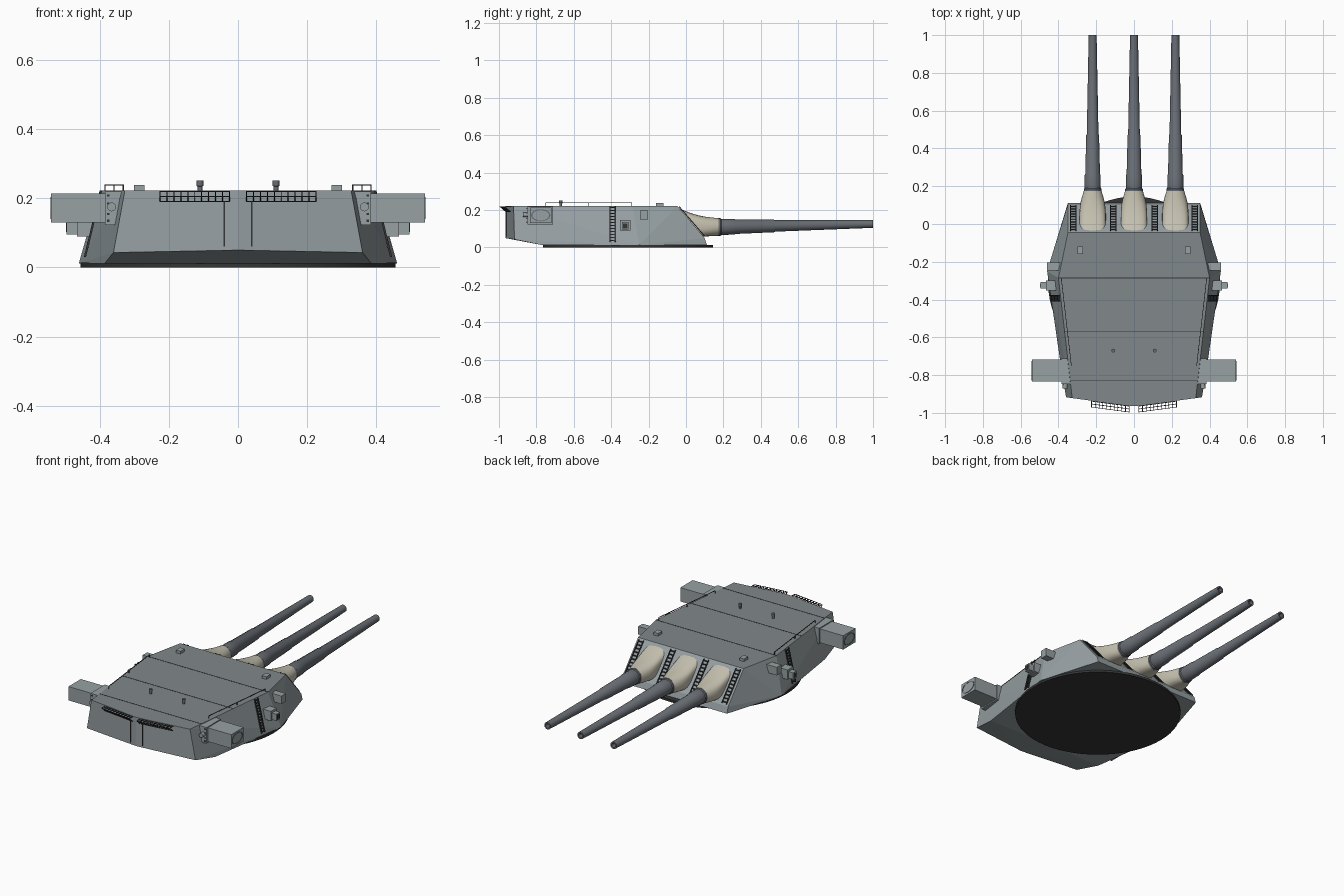
import bpy, bmesh, math
from mathutils import Vector, Matrix

if "Cube" in bpy.data.objects:
    bpy.data.objects.remove(bpy.data.objects["Cube"])


def material(name, r, g, b):
    m = bpy.data.materials.new(name)
    m.diffuse_color = (r, g, b, 1)
    m.use_nodes = True
    m.node_tree.nodes["Principled BSDF"].inputs["Base Color"].default_value = m.diffuse_color
    return m


STEEL = material("steel_grey", .31, .355, .37)
ROOF = material("roof_grey", .22, .25, .26)
GUN = material("gun_grey", .14, .155, .175)
CANVAS = material("canvas", .56, .53, .43)
DARK = material("dark", .035, .035, .037)


def finish(bm, name, mat, mirror=False, smooth=False):
    bmesh.ops.recalc_face_normals(bm, faces=bm.faces)
    me = bpy.data.meshes.new(name)
    bm.to_mesh(me)
    bm.free()
    ob = bpy.data.objects.new(name, me)
    bpy.context.collection.objects.link(ob)
    me.materials.append(mat)
    if mirror:
        ob.modifiers.new("mirror", 'MIRROR').use_mirror_merge = False
    if smooth:
        bpy.ops.object.select_all(action='DESELECT')
        ob.select_set(True)
        bpy.context.view_layer.objects.active = ob
        bpy.ops.object.shade_smooth_by_angle(angle=math.radians(35))
    return ob


def loft(bm, rings, cap=True):
    vs = [[bm.verts.new(p) for p in r] for r in rings]
    n = len(vs[0])
    for a, b in zip(vs, vs[1:]):
        for i in range(n):
            bm.faces.new((a[i], a[(i + 1) % n], b[(i + 1) % n], b[i]))
    if cap:
        bm.faces.new(vs[0])
        bm.faces.new(vs[-1])


def lathe(name, profile, origin, axis, mat, mirror=False, n=24, squash=1.0):
    # profile of (radius, distance along axis)
    bm = bmesh.new()
    rot = Vector(axis).to_track_quat('Z', 'Y').to_matrix()
    loft(bm, [[Vector(origin) + rot @ Vector((r * math.cos(2 * math.pi * i / n),
               squash * r * math.sin(2 * math.pi * i / n), d)) for i in range(n)]
              for r, d in profile])
    return finish(bm, name, mat, mirror, True)


def boxes(name, spans, mat, mirror=True):
    # each span is (low corner, high corner)
    bm = bmesh.new()
    for lo, hi in spans:
        lo, hi = Vector(lo), Vector(hi)
        bmesh.ops.create_cube(bm, size=1, matrix=Matrix.Translation((lo + hi) / 2)
                              @ Matrix.Diagonal((*(hi - lo), 1)))
    return finish(bm, name, mat, mirror)


def bars(name, segs, t, mat, mirror=True):
    bm = bmesh.new()
    for a, b in segs:
        a, b = Vector(a), Vector(b)
        d = b - a
        rot = d.to_track_quat('Z', 'Y').to_matrix().to_4x4()
        bmesh.ops.create_cube(bm, size=1, matrix=Matrix.Translation((a + b) / 2) @ rot
                              @ Matrix.Diagonal((t, t, d.length, 1)))
    return finish(bm, name, mat, mirror)


def ladder(a, b, side, rungs):
    # two stiles and evenly spaced rungs
    a, b, s = Vector(a), Vector(b), Vector(side)
    segs = [(a - s, b - s), (a + s, b + s)]
    for i in range(rungs):
        p = a.lerp(b, (i + .5) / rungs)
        segs.append((p - s, p + s))
    return segs


TOP = .222


def roof_x(y):
    return .40 + .115 * (y + .286)


def wall_x(y, z):
    low = .46 + .15 * (y + .25)
    return low + (roof_x(y) - low) * (z - .012) / (TOP - .012)


# Armoured gunhouse
half = [(.35, .112, .012), (.35, .10, .05), (.46, -.25, .012), (.385, -.765, .012),
        (.36, -.917, .043), (.35, -.046, TOP), (.40, -.286, TOP), (.327, -.922, TOP)]
bm = bmesh.new()
for x, y, z in half:
    bm.verts.new((x, y, z))
    bm.verts.new((-x, y, z))
bm.verts.new((0, -.965, TOP))
bm.verts.new((0, -.965, .05))
bmesh.ops.convex_hull(bm, input=bm.verts)
bmesh.ops.dissolve_limit(bm, angle_limit=.01, verts=bm.verts, edges=bm.edges)
body = finish(bm, "gunhouse", STEEL)
body.data.materials.append(ROOF)
for f in body.data.polygons:
    if f.normal.z > .95:
        f.material_index = 1

# Turning base
lathe("base_ring", [(.455, 0), (.455, .014)], (0, -.31, 0), (0, 0, 1), DARK, n=64)

# Guns with canvas covers
up = Vector((0, -.148, .172)).normalized()
for k, gx in enumerate((-.219, 0, .219)):
    lathe(f"gun_barrel_{k}", [(.047, 0), (.047, .035), (.043, .04), (.042, .11), (.039, .115),
          (.034, .32), (.031, .325), (.021, .85), (.013, .85), (.013, .79), (.001, .79)],
          (gx, .15, .109), (0, .85, .017), GUN, n=20)
    rings = []
    for j in range(7):
        t = j / 6
        ring = []
        for i in range(28):
            a = 2 * math.pi * i / 28
            c, s = math.cos(a), math.sin(a)
            sq = [math.copysign(abs(v) ** .6, v) for v in (c, s)]
            base = Vector((gx + .07 * sq[0], .026, .134)) + up * (.1 * sq[1])
            end = Vector((gx + .047 * c, .175, .110 + .047 * s))
            p = base.lerp(end, t)
            p.z -= .012 * math.sin(math.pi * t) * max(s, 0)
            p.x += .007 * math.sin(math.pi * t) * c
            ring.append(p)
        rings.append(ring)
    bm = bmesh.new()
    loft(bm, rings)
    finish(bm, f"gun_cover_{k}", CANVAS, smooth=True)

# Ladders on the sloped front and the sides
segs = []
for lx in (.11, .322):
    segs += ladder((lx, .1, .06), (lx, -.036, .218), (.015, 0, 0), 10)
bars("front_ladders", segs, .005, DARK)
bars("side_ladder", ladder((wall_x(-.392, .03) + .008, -.392, .03),
     (wall_x(-.392, TOP) + .008, -.392, TOP), (0, .014, 0), 12), .006, DARK)

# Rangefinder arms with end windows
boxes("rangefinder_arm", [((.33, -.835, .13), (.54, -.718, .213))], STEEL)
boxes("rangefinder_flange", [((.33, -.848, .123), (.385, -.712, .219))], STEEL)
lathe("rangefinder_window_rim", [(.052, 0), (.052, .003), (.045, .003), (.045, .001)],
      (.539, -.777, .172), (1, 0, 0), DARK, True, 24, .62).data.materials[0] = GUN
bars("flange_bolts", [((.375, -.852, z), (.375, -.846, z)) for z in (.135, .155, .185, .208)],
     .006, DARK)
lathe("rear_knob", [(.013, 0), (.013, .03)], (.365, -.872, .175), (0, 1, 0), STEEL, True, 12)

# Sighting boxes on the sides
boxes("sight_box", [((.40, -.352, .09), (.465, -.298, .148)),
                    ((.45, -.342, .095), (.495, -.308, .135))], STEEL)
boxes("forward_sight_box", [((.37, -.246, .15), (.46, -.204, .198))], STEEL)
boxes("sight_opening", [((.494, -.336, .102), (.497, -.314, .128))], DARK)

# Roof hatches, posts, plate seams and edge rails
boxes("roof_hatch", [((.27, -.16, TOP - .005), (.30, -.12, .238))], STEEL)
lathe("roof_post", [(.007, 0), (.007, .014), (.010, .016), (.010, .031)],
      (.11, -.67, TOP - .002), (0, 0, 1), GUN, True, 12)
boxes("roof_seams", [((-roof_x(y), y - .002, TOP - .002), (roof_x(y), y + .002, TOP + .001))
                     for y in (-.286, -.57, -.83)], DARK, False)
rail = [(roof_x(y) - .015, y) for y in (-.29, -.52, -.75)]
segs = [((x, y, TOP - .002), (x, y, .239)) for x, y in rail]
segs += [((*a, .238), (*b, .238)) for a, b in zip(rail, rail[1:])]
bars("roof_rail", segs, .003, DARK)

# Rear stowage baskets and handrails


def rear_y(x):
    return -.965 + .043 * x / .327


segs = []
N = 11
for i in range(N):
    x = .025 + .2 * i / (N - 1)
    y = rear_y(x)
    wall, low, out = (x, y, .219), (x, y - .002, .191), (x, y - .034, .219)
    segs += [(wall, out), (out, low)]
for dy, z in ((-.034, .219), (-.017, .219), (-.002, .219), (-.018, .205), (-.003, .191)):
    segs.append(((.025, rear_y(.025) + dy, z), (.225, rear_y(.225) + dy, z)))
bars("rear_basket", segs, .0028, DARK)
bars("rear_handrail", [((.04, rear_y(.04) - .001, .06), (.04, rear_y(.04) - .001, .19))],
     .004, DARK)
